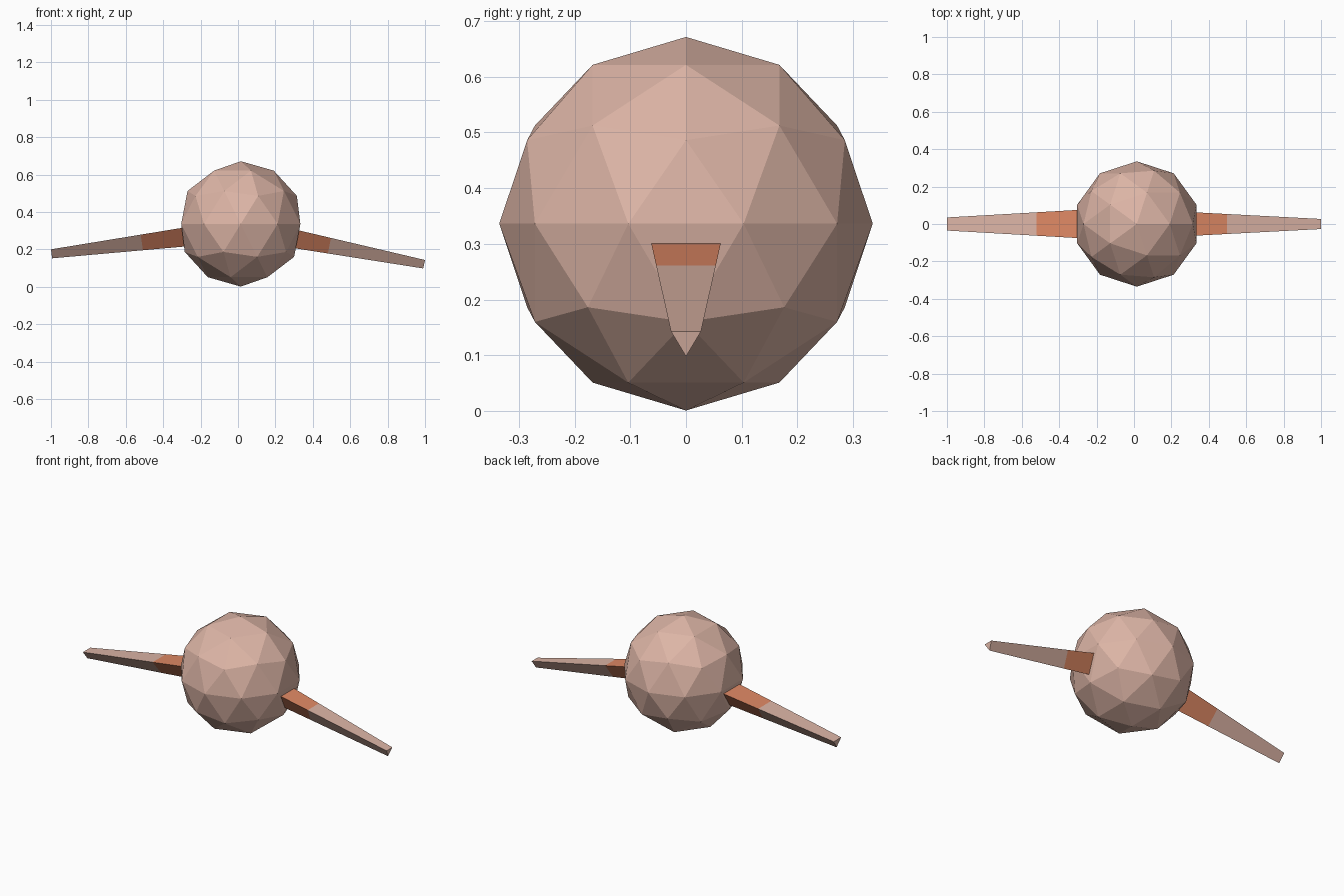
import bpy
import bmesh
from mathutils import Vector

cube = bpy.data.objects.get("Cube")
if cube:
    bpy.data.objects.remove(cube, do_unlink=True)


def make_material(name, rgb):
    mat = bpy.data.materials.new(name)
    mat.use_nodes = True
    mat.diffuse_color = (*rgb, 1)
    mat.node_tree.nodes["Principled BSDF"].inputs["Base Color"].default_value = (*rgb, 1)
    return mat


TAN = make_material("tan", (0.72, 0.46, 0.38))
RUST = make_material("rust_orange", (0.74, 0.25, 0.13))


def add_object(name, bm, materials):
    bmesh.ops.recalc_face_normals(bm, faces=bm.faces)
    mesh = bpy.data.meshes.new(name)
    bm.to_mesh(mesh)
    bm.free()
    for mat in materials:
        mesh.materials.append(mat)
    obj = bpy.data.objects.new(name, mesh)
    bpy.context.collection.objects.link(obj)
    return obj


# Faceted round body
bm = bmesh.new()
bmesh.ops.create_icosphere(bm, subdivisions=2, radius=0.335)
body = add_object("body", bm, [TAN])
body.location = (0.015, 0, 0.336)


def section(top_x, top_z, low_x, low_z, half_width):
    """Triangular cross-section with a flat top and a point below."""
    return [Vector((top_x, -half_width, top_z)),
            Vector((top_x, half_width, top_z)),
            Vector((low_x, 0, low_z))]


def add_arm(name, root, tip, band):
    """Tapered three-sided arm; the inner band share of its length is rust."""
    middle = [a.lerp(b, band) for a, b in zip(root, tip)]
    bm = bmesh.new()
    rings = [[bm.verts.new(p) for p in ring] for ring in (root, middle, tip)]
    bm.faces.new(rings[0]).material_index = 1
    bm.faces.new(rings[2])
    for k in range(2):
        for i in range(3):
            j = (i + 1) % 3
            face = bm.faces.new((rings[k][i], rings[k][j],
                                 rings[k + 1][j], rings[k + 1][i]))
            face.material_index = 1 - k
    return add_object(name, bm, [TAN, RUST])


# Arms, each reaching a little way into the body
add_arm("left_arm",
        section(0.22, 0.326, 0.20, 0.222, 0.068),
        section(1.0, 0.143, 0.99, 0.098, 0.027), 0.355)
add_arm("right_arm",
        section(-0.2, 0.331, -0.185, 0.224, 0.081),
        section(-1.0, 0.2, -0.994, 0.152, 0.035), 0.4)
